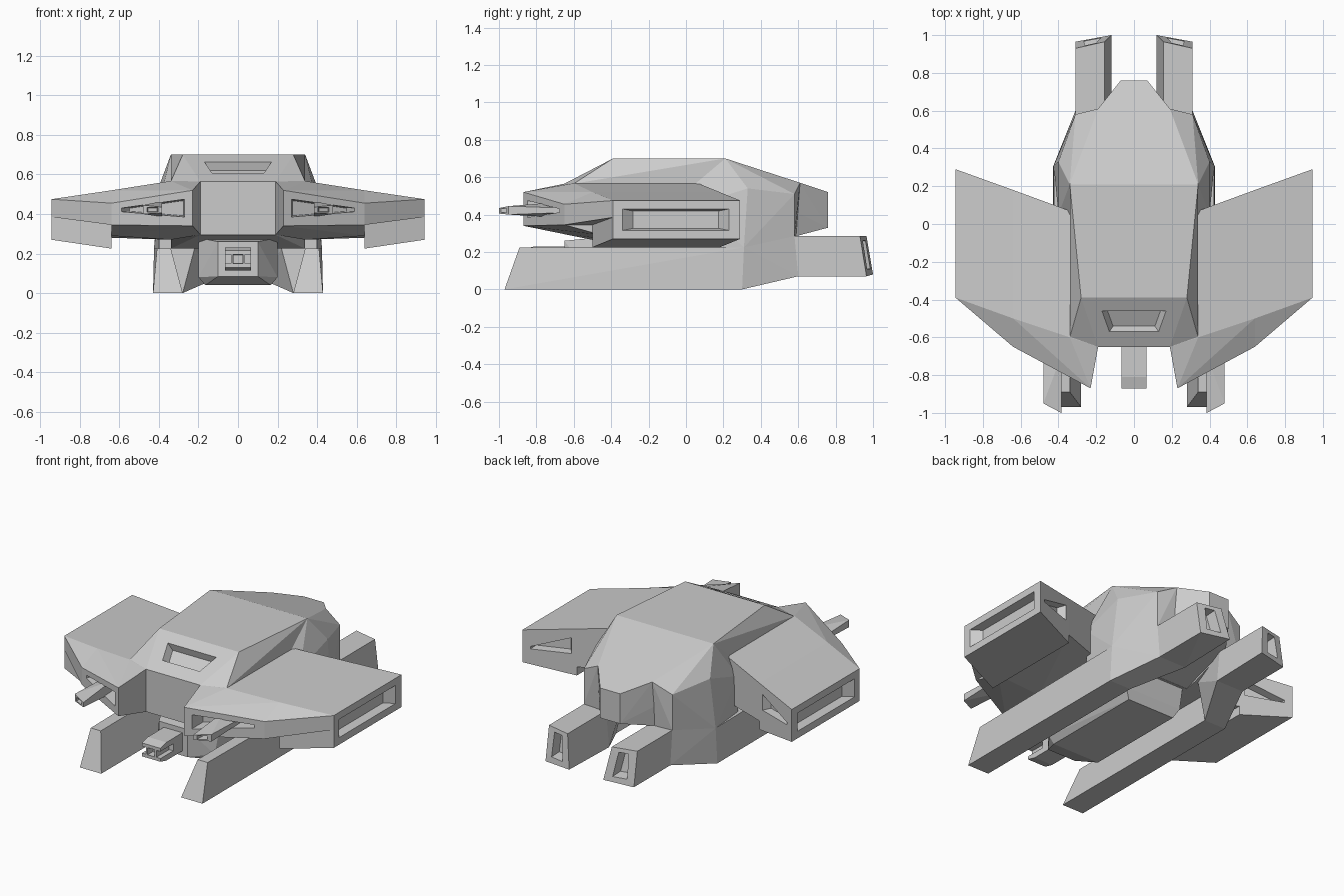
import bpy, bmesh
from mathutils import Vector


def hull(name, pts, sym=False, mirror=False):
    """Flat-faced convex part. sym adds the points at -x, mirror adds a twin."""
    pts = [Vector(p) for p in pts]
    if sym:
        pts += [Vector((-p.x, p.y, p.z)) for p in pts]
    bm = bmesh.new()
    for p in pts:
        bm.verts.new(p)
    bmesh.ops.remove_doubles(bm, verts=bm.verts[:], dist=0.0005)
    res = bmesh.ops.convex_hull(bm, input=bm.verts[:])
    loose = [v for v in bm.verts if not v.link_faces]
    bmesh.ops.delete(bm, geom=loose, context='VERTS')
    bmesh.ops.dissolve_limit(bm, angle_limit=0.03, verts=bm.verts[:], edges=bm.edges[:])
    bmesh.ops.recalc_face_normals(bm, faces=bm.faces[:])
    me = bpy.data.meshes.new(name)
    bm.to_mesh(me)
    bm.free()
    ob = bpy.data.objects.new(name, me)
    bpy.context.collection.objects.link(ob)
    if mirror:
        ob.modifiers.new("mirror", 'MIRROR').use_mirror_merge = False
    return ob


def recess(ob, pts, direction, depth, taper=0.8, mirror=True):
    """Sink a tapered pocket into ob, starting from an outline on its surface."""
    pts = [Vector(p) for p in pts]
    d = Vector(direction).normalized()
    c = sum(pts, Vector()) / len(pts)
    grow = 1 + (1 - taper) * 0.02 / depth
    outer = [c + (p - c) * grow - d * 0.02 for p in pts]
    inner = [c + (p - c) * taper + d * depth for p in pts]
    cutter = hull(ob.name + "_cutter", outer + inner, mirror=mirror)
    cutter.hide_render = True
    cutter.hide_viewport = False
    cutter.display_type = 'WIRE'
    b = ob.modifiers.new("recess", 'BOOLEAN')
    b.operation, b.object, b.solver = 'DIFFERENCE', cutter, 'EXACT'


# Main hull with sloped nose
cabin = hull("cabin", [
    (.28, -.39, .70), (.34, .21, .70), (.34, -.60, .565), (.19, -.65, .565),
    (.19, -.65, .295), (.34, -.40, .27), (.34, -.30, .225), (.34, .21, .225)], sym=True)
recess(cabin, [(.17, -.46, .664), (-.17, -.46, .664), (-.13, -.57, .606), (.13, -.57, .606)],
       (0, .46, -.89), .045, .85, mirror=False)

# Rear roof and tail block
hull("tail_shell", [
    (.34, .21, .70), (.40, .33, .54), (.19, .61, .57), (.07, .76, .52),
    (.07, .76, .33), (.19, .59, .285), (.34, .20, .225)], sym=True)

# Shoulders over the skids
hull("shoulder", [
    (.34, .21, .70), (.40, .33, .54), (.19, .61, .57), (.31, .58, .51), (.31, .58, .285),
    (.425, .31, .225), (.17, .59, .285), (.20, .31, .225), (.34, .05, .565),
    (.40, .05, .45), (.40, .05, .225), (.25, .05, .225)], mirror=True)

# Wings: inner part, pointed front edge, outer box
wing = hull("inner_wing", [
    (.23, -.87, .34), (.23, -.87, .52), (.19, -.65, .295), (.19, -.65, .565),
    (.34, -.60, .567), (.34, .07, .565), (.34, .07, .28), (.64, -.65, .345),
    (.64, -.65, .455), (.64, -.50, .52), (.64, .18, .52), (.64, .18, .28),
    (.64, -.45, .29), (.34, -.45, .27)], mirror=True)


def front_y(x):
    return -.87 + .537 * (x - .23)


recess(wing, [(x, front_y(x), z) for x, z in
              [(.27, .475), (.27, .385), (.59, .412), (.59, .43)]], (-.2, 1, 0), .09, .85)
hull("wing_front_edge", [
    (.64, -.65, .345), (.64, -.65, .455), (.64, -.50, .52), (.64, -.50, .345),
    (.945, -.39, .385), (.945, -.39, .475)], mirror=True)
box = hull("wing_box", [
    (.64, -.50, .52), (.64, -.50, .225), (.64, .18, .52), (.64, .18, .225),
    (.945, -.39, .475), (.945, -.39, .27), (.945, .29, .475), (.945, .29, .27)], mirror=True)
recess(box, [(.945, -.34, .43), (.945, .23, .43), (.945, .23, .315), (.945, -.34, .315)],
       (-1, 0, 0), .05, .8)
recess(box, [(x, .18 + .36 * (x - .64), z) for x, z in
             [(.67, .46), (.67, .36), (.90, .36), (.90, .375)]], (.3, -1, 0), .05, .85)

# Wing guns
gun = hull("wing_gun", [
    (.385, -1, .405), (.385, -1, .435), (.48, -.95, .40), (.48, -.95, .445),
    (.385, -.70, .385), (.385, -.70, .465), (.48, -.66, .41), (.48, -.66, .435)], mirror=True)
recess(gun, [(.405, -.99, .41), (.405, -.99, .433), (.46, -.96, .433), (.46, -.96, .41)],
       (0, 1, 0), .05, .8)

# Landing skids: straight runner, inward bend, rear leg
hull("skid_runner", [
    (.28, -.97, 0), (.43, -.97, 0), (.34, -.89, .225), (.41, -.89, .225),
    (.28, .30, 0), (.43, .30, 0), (.34, .31, .225), (.425, .31, .225)], mirror=True)
hull("skid_bend", [
    (.28, .30, 0), (.43, .30, 0), (.22, .31, .225), (.425, .31, .225),
    (.12, .60, .07), (.31, .60, .07), (.155, .58, .285), (.31, .58, .285)], mirror=True)
leg = hull("rear_leg", [
    (.12, .60, .07), (.31, .60, .07), (.155, .58, .285), (.31, .58, .285),
    (.12, 1.0, .08), (.31, .965, .07), (.155, .965, .285), (.31, .93, .285)], mirror=True)
recess(leg, [(.175, .985, .11), (.265, .968, .11), (.26, .943, .26), (.20, .957, .26)],
       (0, -1, 0), .07, .9)

# Belly pod with nose gun
hull("belly_pod", [
    (.10, -.65, .085), (.10, -.65, .26), (.165, -.52, .04), (.20, -.52, .08), (.20, -.45, .28),
    (.165, .15, .04), (.20, .17, .10), (.20, .20, .25)], sym=True)
nose = hull("nose_gun", [
    (.065, -.60, .115), (.065, -.60, .23), (.065, -.81, .23), (.065, -.87, .215),
    (.065, -.87, .13), (.065, -.81, .115)], sym=True)
recess(nose, [(.066, -.90, .15), (.066, -.74, .15), (.066, -.74, .195), (.066, -.90, .195)],
       (-1, 0, 0), .03, .97)
recess(nose, [(.025, -.87, .15), (-.025, -.87, .15), (-.025, -.87, .195), (.025, -.87, .195)],
       (0, 1, 0), .05, .9, mirror=False)
